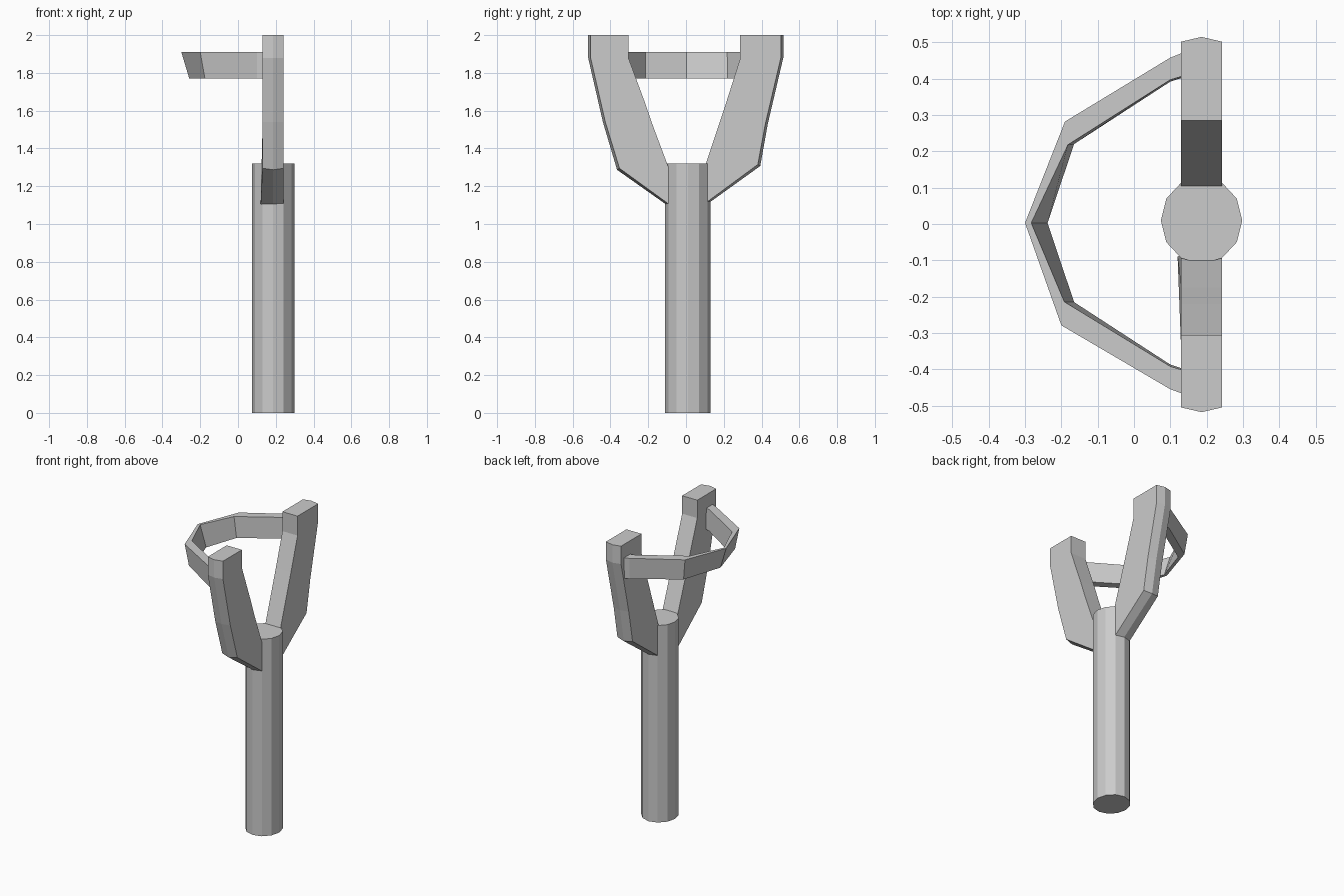
import bpy, bmesh, math
from mathutils import Vector

CX, CY = 0.186, 0.01          # handle axis


def loft(name, rings):
    """Join equal-length rings of points into a closed solid."""
    bm = bmesh.new()
    rows = [[bm.verts.new(p) for p in ring] for ring in rings]
    n = len(rows[0])
    for a, b in zip(rows, rows[1:]):
        for i in range(n):
            j = (i + 1) % n
            bm.faces.new((a[i], a[j], b[j], b[i]))
    bm.faces.new(rows[0][::-1])
    bm.faces.new(rows[-1])
    bmesh.ops.recalc_face_normals(bm, faces=bm.faces)
    mesh = bpy.data.meshes.new(name)
    bm.to_mesh(mesh)
    bm.free()
    obj = bpy.data.objects.new(name, mesh)
    bpy.context.collection.objects.link(obj)
    return obj


# Handle: slightly oval twelve-sided post
loft("handle", [[(CX + 0.112 * math.cos(math.tau * i / 12),
                  CY + 0.12 * math.sin(math.tau * i / 12), z)
                 for i in range(12)] for z in (0, 1.32)])


# Fork prongs: flat inside, shallow ridge along the outside
def prong(name, side, stations, x_low):
    rings = []
    for k, (yi, zi, yo, zo) in enumerate(stations):
        x0, x1 = (x_low if k == 0 else 0.13), 0.242
        ridge_y = yo + (0.006 if k == 0 else 0.013)
        ridge_z = zo - (0.008 if k < 2 else 0)
        rings.append([(0.13, side * yi, zi), (x1, side * yi, zi),
                      (x1, side * yo, zo), (CX, side * ridge_y, ridge_z),
                      (x0, side * yo, zo)])
    loft(name, rings)


# stations: inner y, inner z, outer y, outer z
prong("prong_back", 1, [(0.095, 1.29, 0.095, 1.105), (0.175, 1.53, 0.38, 1.315),
                        (0.215, 1.65, 0.42, 1.53), (0.285, 1.87, 0.502, 1.88),
                        (0.285, 2.0, 0.502, 2.0)], 0.13)
prong("prong_front", -1, [(0.085, 1.28, 0.09, 1.105), (0.175, 1.52, 0.352, 1.295),
                          (0.22, 1.65, 0.427, 1.54), (0.305, 1.88, 0.505, 1.88),
                          (0.305, 2.0, 0.505, 2.0)], 0.12)

# Sling band: angular strap, leaning inwards towards its lower edge
# stations: outer top, inner top, outer bottom, inner bottom (x, y)
band = [((0.15, 0.478), (0.15, 0.412), (0.15, 0.475), (0.15, 0.408)),
        ((0.10, 0.458), (0.10, 0.397), (0.10, 0.452), (0.10, 0.392)),
        ((-0.19, 0.282), (-0.182, 0.218), (-0.172, 0.272), (-0.165, 0.22)),
        ((-0.30, 0.003), (-0.283, 0.003), (-0.258, 0.003), (-0.238, 0.003)),
        ((-0.20, -0.279), (-0.192, -0.214), (-0.175, -0.27), (-0.165, -0.215)),
        ((0.10, -0.455), (0.10, -0.392), (0.10, -0.448), (0.10, -0.387)),
        ((0.15, -0.473), (0.15, -0.407), (0.15, -0.47), (0.15, -0.403))]
loft("sling_band", [[(*ot, 1.91), (*it, 1.91), (*ib, 1.77), (*ob, 1.77)]
                    for ot, it, ob, ib in band])
